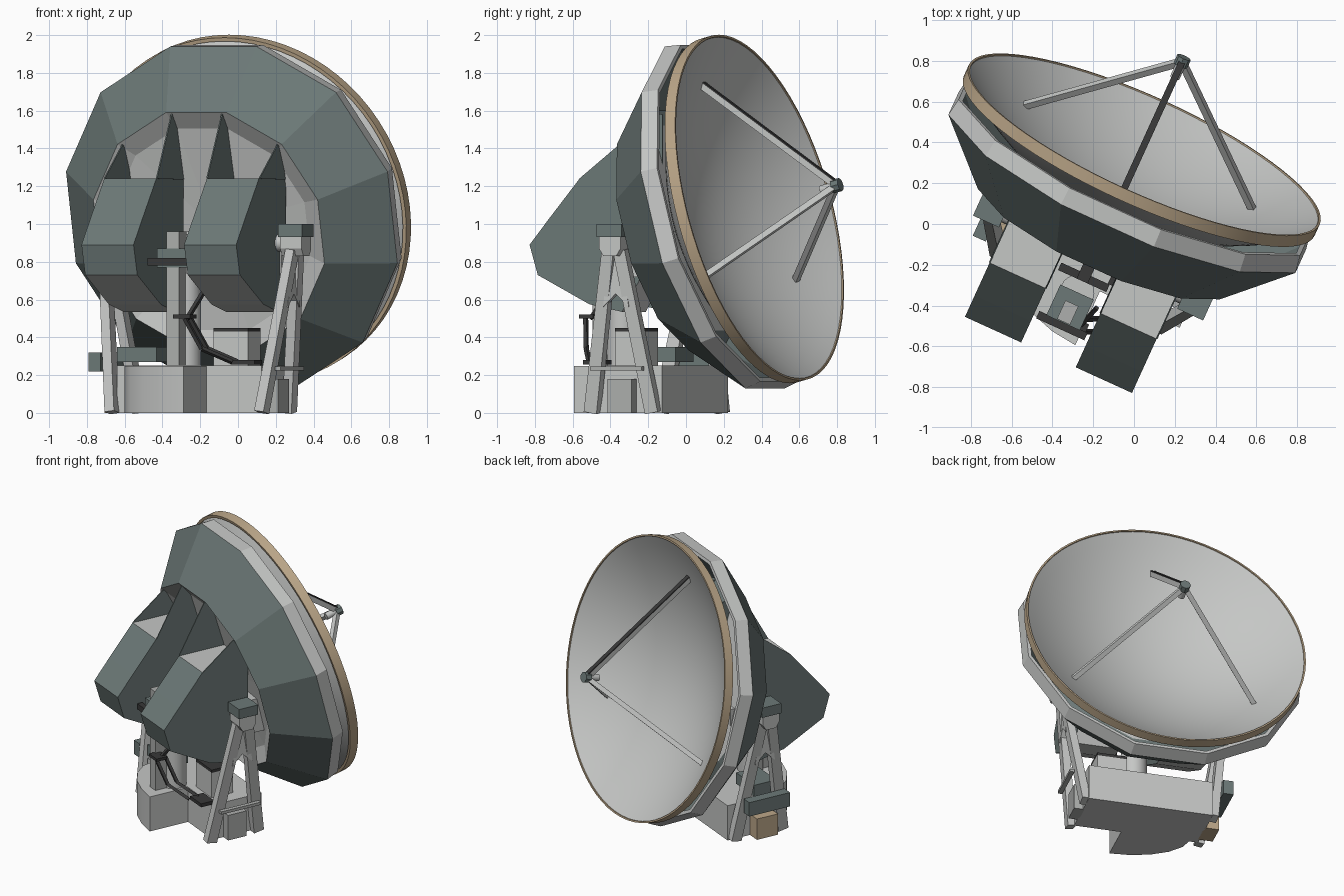
import bpy, bmesh, math
from mathutils import Matrix, Vector

if "Cube" in bpy.data.objects:
    bpy.data.objects.remove(bpy.data.objects["Cube"])

R = math.radians
# Mount frame (turned in azimuth) and dish frame (tilted up); y is the pointing axis
MOUNT = Matrix.Translation((-0.105, 0.048, 0)) @ Matrix.Rotation(R(-24.5), 4, 'Z')
DISH = MOUNT @ Matrix.Translation((0, 0.347, 1.08)) @ Matrix.Rotation(R(14.5), 4, 'X')


def mat(name, c):
    m = bpy.data.materials.new(name)
    m.diffuse_color = (*c, 1)
    m.use_nodes = True
    m.node_tree.nodes["Principled BSDF"].inputs["Base Color"].default_value = m.diffuse_color
    return m


LIGHT = mat("light_grey", (0.56, 0.57, 0.56))
GREY = mat("mid_grey", (0.42, 0.43, 0.42))
GREEN = mat("slate_green", (0.15, 0.19, 0.185))
TAN = mat("tan", (0.50, 0.385, 0.25))
DARK = mat("charcoal", (0.04, 0.04, 0.04))


def finish(name, bm, mats, frame=MOUNT, smooth=False):
    bmesh.ops.recalc_face_normals(bm, faces=bm.faces)
    me = bpy.data.meshes.new(name)
    bm.to_mesh(me)
    bm.free()
    for m in mats if isinstance(mats, list) else [mats]:
        me.materials.append(m)
    if smooth:
        me.polygons.foreach_set("use_smooth", [True] * len(me.polygons))
        me.set_sharp_from_angle(angle=R(40))
    ob = bpy.data.objects.new(name, me)
    ob.matrix_world = frame
    bpy.context.collection.objects.link(ob)
    return ob


def box(name, x0, x1, y0, y1, z0, z1, m, frame=MOUNT):
    bm = bmesh.new()
    bmesh.ops.create_cube(bm, size=1)
    for v in bm.verts:
        v.co = ((x0 + x1) / 2 + v.co.x * (x1 - x0), (y0 + y1) / 2 + v.co.y * (y1 - y0),
                (z0 + z1) / 2 + v.co.z * (z1 - z0))
    return finish(name, bm, m, frame)


def beam(name, p, q, w, d, m, frame=MOUNT, sides=4, w2=None):
    """Bar from p to q; sides=4 gives a w x d box section, more gives a round rod."""
    p, q = Vector(p), Vector(q)
    bm = bmesh.new()
    bmesh.ops.create_cone(bm, cap_ends=True, segments=sides, radius1=0.5, radius2=0.5 * (w2 or w) / w,
                          depth=(q - p).length)
    s = 2
    if sides == 4:
        bmesh.ops.transform(bm, verts=bm.verts, matrix=Matrix.Rotation(R(45), 4, 'Z'))
        s = math.sqrt(2)
    t = (q - p).normalized()
    a = Vector((0, 1, 0)) if abs(t.x) > 0.9 else Vector((1, 0, 0))
    b = t.cross(a).normalized()
    a = b.cross(t)
    mid = (p + q) / 2
    for v in bm.verts:
        v.co = mid + a * v.co.x * w * s + b * v.co.y * d * s + t * v.co.z
    return finish(name, bm, m, frame, sides > 8)


def revolve(name, prof, n, mats, rule=None, off=0.0, closed=True, smooth=True):
    """Spin (radius, axial) points around the dish axis; rule lists a material per strip."""
    bm = bmesh.new()
    rings = []
    for r, a in prof:
        if r < 1e-5:
            rings.append([bm.verts.new((0, a, 0))] * n)
        else:
            rings.append([bm.verts.new((r * math.sin(off + k * math.tau / n), a,
                                        r * math.cos(off + k * math.tau / n))) for k in range(n)])
    cnt = len(prof)
    for i in range(cnt if closed else cnt - 1):
        A, B = rings[i], rings[(i + 1) % cnt]
        for k in range(n):
            vs = list(dict.fromkeys([A[k], A[(k + 1) % n], B[(k + 1) % n], B[k]]))
            if len(vs) > 2:
                bm.faces.new(vs).material_index = rule[i] if rule else 0
    return finish(name, bm, mats, DISH, smooth)


def extrude(name, prof, x0, x1, mats, rule=None, axis='X', smooth=False):
    """Extrude a (y, z) outline along x, or an (x, y) outline along z."""
    bm = bmesh.new()
    place = (lambda t, p: (t, *p)) if axis == 'X' else (lambda t, p: (*p, t))
    A = [bm.verts.new(place(x0, p)) for p in prof]
    B = [bm.verts.new(place(x1, p)) for p in prof]
    bm.faces.new(A)
    bm.faces.new(B[::-1])
    n = len(prof)
    for i in range(n):
        f = bm.faces.new((A[i], B[i], B[(i + 1) % n], A[(i + 1) % n]))
        f.material_index = rule[i] if rule else 0
    return finish(name, bm, mats, smooth=smooth)


# Reflector: thin parabolic shell with tan rim band
def para(r):
    return -0.328 + 0.355 * (r / 0.94) ** 2


rs = [0.94 * i / 14 for i in range(15)]
revolve("reflector", [(r, para(r)) for r in rs] + [(r, para(r) - 0.03) for r in rs[::-1]], 72, LIGHT, closed=False)
revolve("rim_band", [(0.934, 0.029), (0.945, 0.029), (0.945, -0.033), (0.925, -0.033)], 72, TAN)

# Twelve-sided backing structure: light band, green cone open towards the dish, recessed hub
revolve("backing_shell", [(0.93, -0.09), (0.953, -0.09), (0.968, -0.18), (0.675, -0.48), (0.57, -0.43),
                          (0, -0.40), (0, -0.38), (0.58, -0.40), (0.675, -0.44), (0.935, -0.175)], 12,
        [LIGHT, GREEN], rule=[0, 0, 1, 0, 0, 0, 0, 1, 1, 1], off=R(15), smooth=False)

# Feed tripod, with a dark upper strut
apex = Vector((0, 0.49, 0))
for k in range(3):
    t = R(120 * k)
    foot = Vector((0.71 * math.sin(t), para(0.71) - 0.01, 0.71 * math.cos(t)))
    beam("feed_strut", foot, apex, 0.032, 0.032, LIGHT, DISH)
    if k == 0:
        up = Vector((0, 0.013, 0.0155))
        beam("strut_dark_cover", foot + up, apex + up, 0.033, 0.008, DARK, DISH)
beam("feed_head", (0, 0.47, 0), (0, 0.515, 0), 0.036, 0.036, GREEN, DISH, 8)
beam("subreflector", (0, 0.40, 0), (0, 0.47, 0), 0.024, 0.024, LIGHT, DISH, 16)

# Two counterweight housings with side fins rising to the backing shell
for s in (-1, 1):
    body = [(-0.467, 1.24), (-0.643, 1.03), (-0.758, 0.89), (-0.71, 0.73), (-0.41, 0.575), (-0.22, 0.535),
            (-0.12, 0.7), (-0.12, 1.24)]
    x0, x1 = sorted((s * 0.147, s * 0.45))
    extrude("counterweight_housing", body, x0, x1, [GREEN, LIGHT], [0, 0, 0, 1, 1, 1, 1, 1])
    for x, top, y in ((0.143, 1.60, -0.265), (0.447, 1.42, -0.235)):
        extrude("housing_fin", [(-0.467, 1.24), (y, top), (-0.12, top - 0.02), (-0.12, 1.235)],
                s * x, s * (x + 0.007), GREEN)

# Elevation axle and hub between the housings
beam("elevation_axle", (-0.6, -0.217, 0.90), (0.6, -0.217, 0.90), 0.045, 0.045, LIGHT, sides=20)
box("elevation_hub", -0.46, 0.46, -0.2, 0.0, 0.72, 0.96, LIGHT)

# Fork arms: A-frames on each side, solid at the top
for s in (-1, 1):
    x = s * 0.55
    box("bearing_cap", x - 0.07, x + 0.07, -0.29, -0.145, 0.93, 1.0, GREEN)
    extrude("bearing_yoke", [(-0.28, 0.93), (-0.155, 0.93), (-0.155, 0.87), (-0.18, 0.83), (-0.255, 0.83),
                             (-0.28, 0.87)], x - 0.062, x + 0.062, LIGHT)
    for fy, ty in ((-0.40, -0.25), (-0.045, -0.185)):
        beam("fork_leg", (s * 0.435, fy, 0.003), (s * 0.545, ty, 0.86), 0.055, 0.075, LIGHT, w2=0.05)
    extrude("fork_web", [(-0.29, 0.56), (-0.25, 0.86), (-0.185, 0.86), (-0.14, 0.56), (-0.217, 0.63)],
            s * 0.505, s * 0.54, LIGHT)
box("side_rail", 0.50, 0.53, -0.37, -0.07, 0.225, 0.245, GREY)
box("side_locker", -0.58, -0.51, -0.38, -0.07, 0.22, 0.32, GREEN)

# Base: main box, rounded front nose, side cabinets
box("base_box", -0.42, 0.42, -0.37, 0.0, 0.0, 0.25, LIGHT)
extrude("base_nose", [(-0.36, -0.3), (-0.36, -0.37), (-0.34, -0.45), (-0.27, -0.535), (-0.16, -0.605),
                      (-0.03, -0.645), (0.1, -0.66), (0.1, -0.3)], 0, 0.249, LIGHT, axis='Z', smooth=True)
box("tan_cabinet", -0.51, -0.41, -0.33, -0.17, 0, 0.15, TAN)
box("side_cabinet", 0.41, 0.48, -0.29, -0.15, 0, 0.18, GREY)
box("deck_cabinet", 0.12, 0.32, -0.32, -0.16, 0.25, 0.43, LIGHT)
box("cabinet_lid", 0.12, 0.32, -0.32, -0.16, 0.43, 0.45, DARK)
box("deck_unit", -0.42, -0.19, -0.37, -0.2, 0.27, 0.35, GREEN)

# Central drive column between the housings
beam("drive_column", (0, -0.42, 0.25), (0, -0.42, 0.74), 0.085, 0.085, LIGHT, sides=20)
box("drive_post", -0.035, 0.035, -0.58, -0.48, 0.25, 0.96, GREY)
box("drive_block", -0.09, 0.09, -0.585, -0.42, 0.77, 0.87, GREEN)
for y in (-0.60, -0.34):
    box("drive_crossbar", -0.13, 0.13, y - 0.02, y + 0.02, 0.78, 0.82, DARK)
box("drive_link", -0.03, 0.03, -0.36, -0.2, 0.79, 0.83, DARK)

# Access platform and stair
box("upper_landing", 0.02, 0.12, -0.62, -0.54, 0.50, 0.52, DARK)
for y in (-0.6, -0.53):
    beam("stair_rail", (0.08, y, 0.50), (0.16, y + 0.04, 0.34), 0.02, 0.02, DARK)
    beam("lower_stair_rail", (0.16, y + 0.04, 0.34), (0.30, y + 0.12, 0.27), 0.02, 0.02, DARK)
beam("upper_rail", (0.08, -0.57, 0.5), (0.12, -0.45, 0.64), 0.02, 0.02, DARK)
box("lower_landing", 0.28, 0.42, -0.46, -0.36, 0.255, 0.28, DARK)
